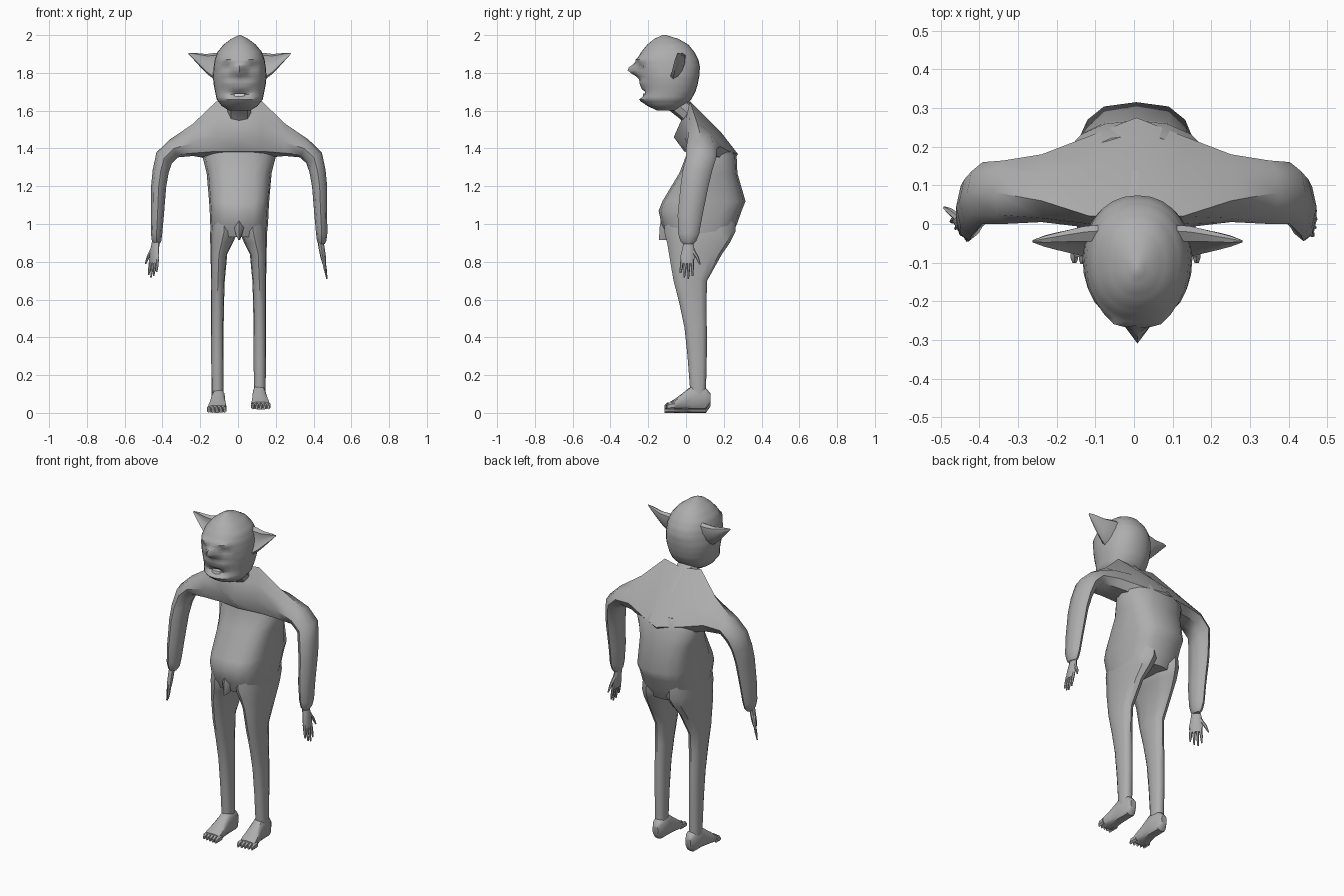
import bpy, bmesh, math
from mathutils import Vector

CX = 0.006  # body centre line


def material(name, v):
    m = bpy.data.materials.new(name)
    m.diffuse_color = (v, v, v, 1)
    return m


GREY = material("grey_skin", 0.42)
PALE = material("pale_teeth", 0.75)


def finish(name, bm, mat=GREY, angle=42):
    bmesh.ops.recalc_face_normals(bm, faces=bm.faces)
    me = bpy.data.meshes.new(name)
    bm.to_mesh(me)
    bm.free()
    me.materials.append(mat)
    me.shade_smooth()
    me.set_sharp_from_angle(angle=math.radians(angle))
    ob = bpy.data.objects.new(name, me)
    bpy.context.collection.objects.link(ob)
    return ob


def add_loft(bm, rings):
    """Skin a list of equal-length point rings and cap both ends."""
    rows = [[bm.verts.new(p) for p in r] for r in rings]
    n = len(rows[0])
    for a, b in zip(rows, rows[1:]):
        for i in range(n):
            bm.faces.new((a[i], a[(i + 1) % n], b[(i + 1) % n], b[i]))
    bm.faces.new(rows[0][::-1])
    bm.faces.new(rows[-1])


def loft(name, rings, mat=GREY, angle=42):
    bm = bmesh.new()
    add_loft(bm, rings)
    return finish(name, bm, mat, angle)


def oval(c, u, v, n=8, power=2.0):
    """Ring around c spanned by the half-axes u and v."""
    c, u, v = Vector(c), Vector(u), Vector(v)
    out = []
    for i in range(n):
        a = 2 * math.pi * i / n
        s, t = math.sin(a), math.cos(a)
        out.append(c + u * math.copysign(abs(t) ** (2 / power), t)
                   + v * math.copysign(abs(s) ** (2 / power), s))
    return out


def flat_ring(z, x0, x1, y0, y1, n=16, power=2.0):
    return oval(((x0 + x1) / 2, (y0 + y1) / 2, z),
                (0, (y0 - y1) / 2, 0), ((x1 - x0) / 2, 0, 0), n, power)


# Torso: height, half width, front, back, squareness
torso = [(0.93, 0.145, -0.10, 0.235, 2.6), (1.0, 0.153, -0.13, 0.27, 2.8),
         (1.07, 0.156, -0.145, 0.295, 2.9), (1.12, 0.159, -0.125, 0.315, 3.0),
         (1.27, 0.172, -0.035, 0.272, 2.6), (1.36, 0.195, 0.0, 0.268, 2.2),
         (1.42, 0.17, 0.01, 0.23, 2.0)]
loft("torso", [flat_ring(z, CX - w, CX + w, a, b, 16, p) for z, w, a, b, p in torso])

# Shoulders and arms: one skin running from hand to hand
centre = [(0.03, 1.63), (-0.025, 1.55), (-0.065, 1.46), (-0.01, 1.385),
          (0.1, 1.35), (0.24, 1.32), (0.275, 1.37), (0.19, 1.48)]
collar = [(0.02, 1.65), (0.0, 1.56), (-0.01, 1.46), (0.005, 1.385),
          (0.1, 1.35), (0.2, 1.34), (0.228, 1.385), (0.155, 1.49)]
upper = [(0.06, 1.53), (0.015, 1.49), (0.005, 1.43), (0.02, 1.375),
         (0.09, 1.36), (0.155, 1.365), (0.18, 1.41), (0.13, 1.485)]
half = [[Vector((x, y, z)) for y, z in ring]
        for x, ring in ((0, centre), (0.12, collar), (0.245, upper))]
# x, y, z, turn, in-out radius, front-back radius
arm = [(0.345, 0.082, 1.4, 25, 0.052, 0.082), (0.397, 0.08, 1.35, 55, 0.05, 0.08),
       (0.415, 0.06, 1.28, 80, 0.043, 0.078), (0.426, 0.045, 1.2, 88, 0.04, 0.074),
       (0.432, 0.022, 1.05, 90, 0.034, 0.066), (0.437, 0.014, 0.95, 90, 0.03, 0.056),
       (0.437, 0.012, 0.91, 90, 0.025, 0.042), (0.437, 0.012, 0.895, 90, 0.016, 0.026)]
for x, y, z, t, r, ry in arm:
    t = math.radians(t)
    half.append(oval((x, y, z), (r * math.sin(t), 0, r * math.cos(t)), (0, -ry, 0)))
mirror = [[Vector((-p.x, p.y, p.z)) for p in r] for r in reversed(half[1:])]
loft("shoulders_and_arms", [[p + Vector((CX, 0, 0)) for p in r] for r in mirror + half])


# Hands: palm, four fingers and a thumb
def hand(name, origin, thumb_dir, slope):
    o, w = Vector(origin), Vector(thumb_dir).normalized()
    t = Vector((w.y, -w.x, 0))
    d = Vector(slope)
    bm = bmesh.new()

    def tube(points, n=6):
        add_loft(bm, [oval(o + w * a + d * b, w * rw, t * rt, n) for a, b, rw, rt in points])

    tube([(0, -0.02, 0.022, 0.016), (0.002, 0.03, 0.032, 0.016),
          (0, 0.075, 0.039, 0.015), (-0.002, 0.11, 0.034, 0.01)], 8)
    for k, length in enumerate((0.16, 0.182, 0.19, 0.175)):
        a = -0.028 + k * 0.018
        tube([(a, 0.085, 0.009, 0.009), (a * 1.1, 0.135, 0.008, 0.008),
              (a * 1.2, length, 0.004, 0.004)])
    tube([(0.02, 0.03, 0.013, 0.011), (0.05, 0.075, 0.01, 0.009), (0.068, 0.115, 0.004, 0.004)])
    finish(name, bm)


hand("right_hand", (0.438, 0.012, 0.9), (0.05, 1, 0), (0.17, -0.05, -1))
hand("left_hand", (-0.436, 0.0, 0.9), (-0.62, 0.78, 0), (-0.1, -0.1, -0.97))

# Legs: height, inner x, outer x, front, back
leg = [(1.04, 0.01, 0.14, -0.11, 0.26), (0.96, 0.004, 0.15, -0.115, 0.262),
       (0.9, 0.03, 0.15, -0.1, 0.232), (0.84, 0.06, 0.148, -0.09, 0.19),
       (0.7, 0.073, 0.146, -0.066, 0.112), (0.58, 0.077, 0.146, -0.035, 0.108),
       (0.45, 0.079, 0.146, -0.008, 0.11), (0.3, 0.08, 0.145, 0.008, 0.11),
       (0.09, 0.081, 0.143, 0.024, 0.105)]
for side, s in (("left", -1), ("right", 1)):
    loft(side + "_leg", [flat_ring(z, CX * 0.5 + s * a, CX * 0.5 + s * b, f, k, 12, 2.4)
                         for z, a, b, f, k in leg])

# Groin wedge
loft("groin", [flat_ring(1.04, CX - 0.04, CX + 0.04, -0.13, 0.0, 8),
               flat_ring(0.98, CX - 0.035, CX + 0.035, -0.14, 0.0, 8),
               flat_ring(0.915, CX - 0.004, CX + 0.004, -0.143, -0.08, 8)])


# Feet: y, half width, bottom, top, outward shift
def foot(name, x, s, lift):
    bm = bmesh.new()
    rows = [(0.13, 0.018, 0.035, 0.085, 0), (0.105, 0.033, 0.0, 0.115, 0),
            (0.03, 0.036, 0.0, 0.125, 0), (-0.02, 0.042, 0.0, 0.085, 0.003),
            (-0.06, 0.05, 0.0, 0.055, 0.006), (-0.085, 0.05, 0.0, 0.04, 0.008)]
    add_loft(bm, [oval((x + s * k, y, lift + (a + b) / 2), (0, 0, (b - a) / 2), (w, 0, 0), 12, 3)
                  for y, w, a, b, k in rows])
    for i in range(5):  # toes, longest on the inside
        tx = x + s * (0.008 + (i - 2) * 0.021)
        end = -0.113 + 0.003 * i
        add_loft(bm, [oval((tx, y, lift + h), (0, 0, h), (r, 0, 0), 6)
                      for y, h, r in ((-0.06, 0.02, 0.012), (end + 0.012, 0.018, 0.011),
                                      (end, 0.011, 0.006))])
    finish(name, bm)


foot("left_foot", -0.104, -1, 0.0)
foot("right_foot", 0.112, 1, 0.018)

# Neck
loft("neck", [oval((CX, 0.08, 1.5), (0, -0.06, -0.03), (0.075, 0, 0)),
              oval((CX, 0.01, 1.585), (0, -0.04, -0.03), (0.062, 0, 0)),
              oval((CX, -0.05, 1.64), (0, -0.05, -0.03), (0.062, 0, 0))])

# Head: height, front, back, half width, then face relief
head = [(1.6, -0.15, -0.05, 0.055), (1.625, -0.205, -0.01, 0.095),
        (1.66, -0.24, 0.028, 0.122), (1.7, -0.235, 0.05, 0.13),
        (1.74, -0.24, 0.062, 0.138), (1.78, -0.248, 0.07, 0.142),
        (1.83, -0.262, 0.074, 0.138), (1.87, -0.26, 0.066, 0.132),
        (1.91, -0.238, 0.045, 0.118), (1.95, -0.205, 0.012, 0.085),
        (1.98, -0.168, -0.04, 0.045), (2.0, -0.125, -0.105, 0.006)]
# x, z, spread x, spread z, push
relief = [(0, 1.815, 0.03, 0.03, -0.052), (0.06, 1.825, 0.025, 0.014, 0.025),
          (0.055, 1.87, 0.035, 0.012, -0.014), (0.05, 1.745, 0.03, 0.014, -0.012),
          (0, 1.69, 0.045, 0.014, 0.045), (0, 1.652, 0.05, 0.014, -0.012)]
rings = []
for (z0, f0, b0, w0), (z1, f1, b1, w1) in zip(head, head[1:]):
    for k in range(3):
        t = k / 3
        w, z = w0 + (w1 - w0) * t, z0 + (z1 - z0) * t
        rings.append(flat_ring(z, -w, w, f0 + (f1 - f0) * t, b0 + (b1 - b0) * t, 28, 2.2))
z, f, b, w = head[-1]
rings.append(flat_ring(z, -w, w, f, b, 28))
for r in rings:
    for p in r:
        if p.y < -0.1:
            fade = min(1, (-0.1 - p.y) / 0.06)
            p.y += fade * sum(a * math.exp(-((abs(p.x) - x) / sx) ** 2 - ((p.z - z) / sz) ** 2)
                              for x, z, sx, sz, a in relief)
        p.x += CX + 0.003
loft("head", rings, angle=50)

# Teeth
loft("teeth", [flat_ring(z, CX - 0.035, CX + 0.04, -0.228, -0.18, 8) for z in (1.672, 1.692)], PALE)

# Ears: distance out, height, vertical radius, depth radius
ear = [(0.09, 1.83, 0.078, 0.035), (0.135, 1.835, 0.07, 0.034), (0.175, 1.848, 0.052, 0.026),
       (0.21, 1.868, 0.035, 0.02), (0.24, 1.886, 0.02, 0.014), (0.271, 1.903, 0.003, 0.003)]
for side, s in (("left", -1), ("right", 1)):
    rings = []
    for x, z, rz, ry in ear:
        ring = oval((CX + 0.003 + s * x, -0.045, z), (0, 0.35 * rz, rz), (0, -ry, 0), 10)
        for i in (2, 3):  # hollow in the front of the ear
            ring[i].y += ry * 0.8
        rings.append(ring)
    loft(side + "_ear", rings)
